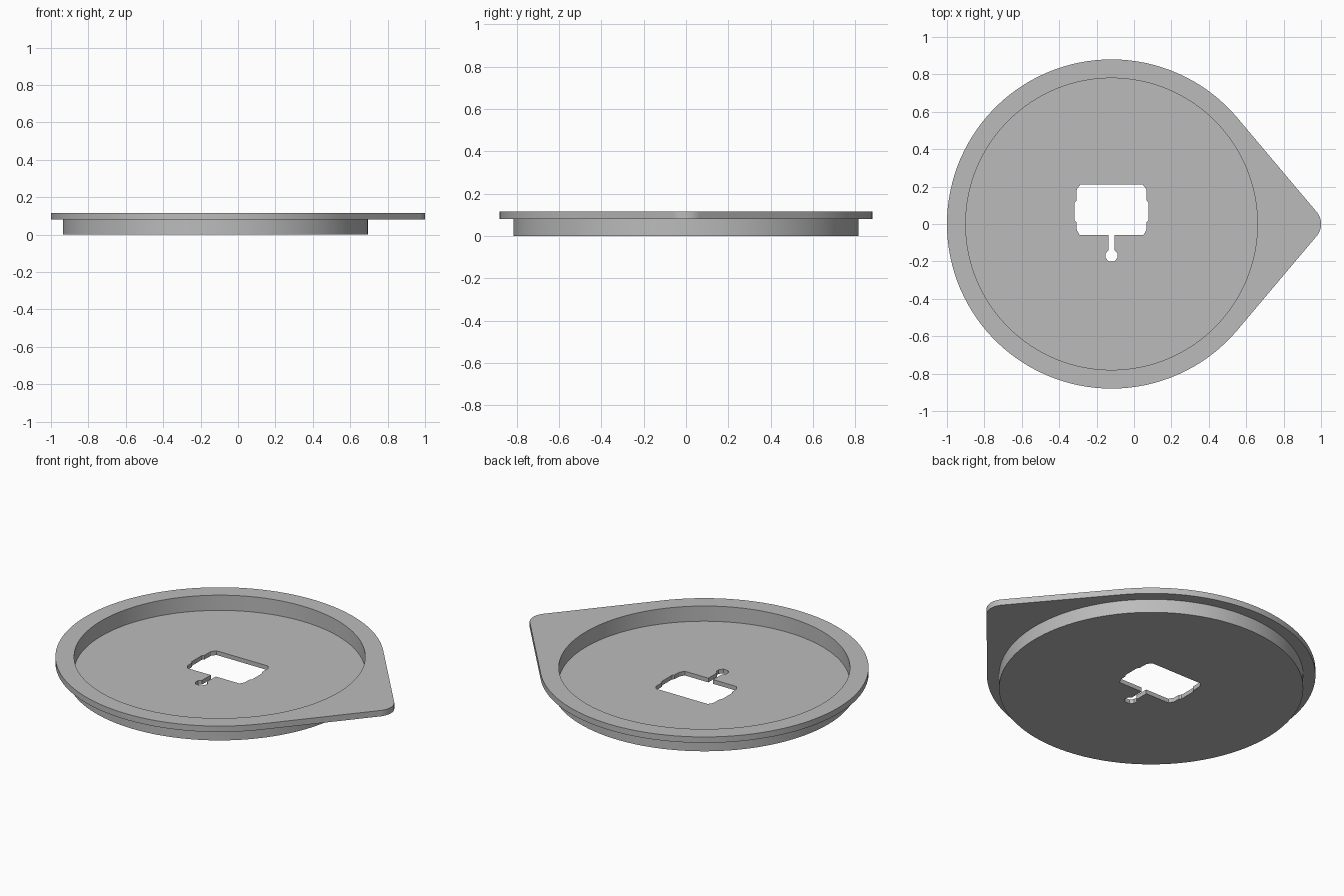
import bpy
import bmesh
from math import acos, cos, sin, pi

if "Cube" in bpy.data.objects:
    bpy.data.objects.remove(bpy.data.objects["Cube"], do_unlink=True)

CX = -0.12                       # centre of the round dish
FLANGE_R, BODY_R, RECESS_R = 0.88, 0.815, 0.78
TIP_R = 0.10                     # rounding of the pointed tab
FLOOR, LEDGE, TOP = 0.025, 0.08, 0.115


def arc(x, r, start, end, n):
    return [(x + r * cos(start + (end - start) * i / n),
             r * sin(start + (end - start) * i / n)) for i in range(n + 1)]


def circle(r):
    return arc(CX, r, 0, 2 * pi, 128)[:-1]


def teardrop():
    tip_x = 1 - TIP_R
    a = acos((FLANGE_R - TIP_R) / (tip_x - CX))   # tangent angle
    return arc(tip_x, TIP_R, -a, a, 16) + arc(CX, FLANGE_R, a, 2 * pi - a, 96)


def opening():
    # right half of the window and its keyhole slot, mirrored to the left
    half = [(.016, -.20), (.032, -.18), (.032, -.158), (.016, -.14),
            (.016, -.06), (.17, -.06), (.186, -.032), (.188, .01),
            (.197, .02), (.197, .115), (.188, .125), (.186, .185), (.168, .21)]
    return [(CX + x, y) for x, y in half] + [(CX - x, y) for x, y in reversed(half)]


bm = bmesh.new()


def ring(points, z):
    verts = [bm.verts.new((x, y, z)) for x, y in points]
    edges = [bm.edges.new((v, verts[(i + 1) % len(verts)])) for i, v in enumerate(verts)]
    return verts, edges


def wall(low, high):
    a, b = low[0], high[0]
    for i in range(len(a)):
        j = (i + 1) % len(a)
        bm.faces.new((a[i], a[j], b[j], b[i]))


def cap(outer, inner):
    bmesh.ops.triangle_fill(bm, edges=outer[1] + inner[1], use_beauty=True)


# Rings of the dish
hole_low, hole_high = ring(opening(), 0), ring(opening(), FLOOR)
body_low, body_high = ring(circle(BODY_R), 0), ring(circle(BODY_R), LEDGE)
rim_low, rim_high = ring(teardrop(), LEDGE), ring(teardrop(), TOP)
recess_low, recess_high = ring(circle(RECESS_R), FLOOR), ring(circle(RECESS_R), TOP)

# Flat surfaces: underside, flange underside, flange top, recess floor
cap(body_low, hole_low)
cap(rim_low, body_high)
cap(rim_high, recess_high)
cap(recess_low, hole_high)

# Upright walls
wall(hole_low, hole_high)
wall(body_low, body_high)
wall(rim_low, rim_high)
wall(recess_low, recess_high)

bmesh.ops.recalc_face_normals(bm, faces=bm.faces)
mesh = bpy.data.meshes.new("flanged_dish")
bm.to_mesh(mesh)
bm.free()
dish = bpy.data.objects.new("flanged_dish", mesh)
bpy.context.collection.objects.link(dish)

# Plain grey material
grey = bpy.data.materials.new("plain_grey")
grey.use_nodes = True
color = (0.5, 0.5, 0.5, 1)
grey.diffuse_color = color
grey.node_tree.nodes["Principled BSDF"].inputs["Base Color"].default_value = color
mesh.materials.append(grey)

# Smooth round walls with crisp edges
bpy.ops.object.select_all(action='DESELECT')
dish.select_set(True)
bpy.context.view_layer.objects.active = dish
bpy.ops.object.shade_smooth_by_angle()
